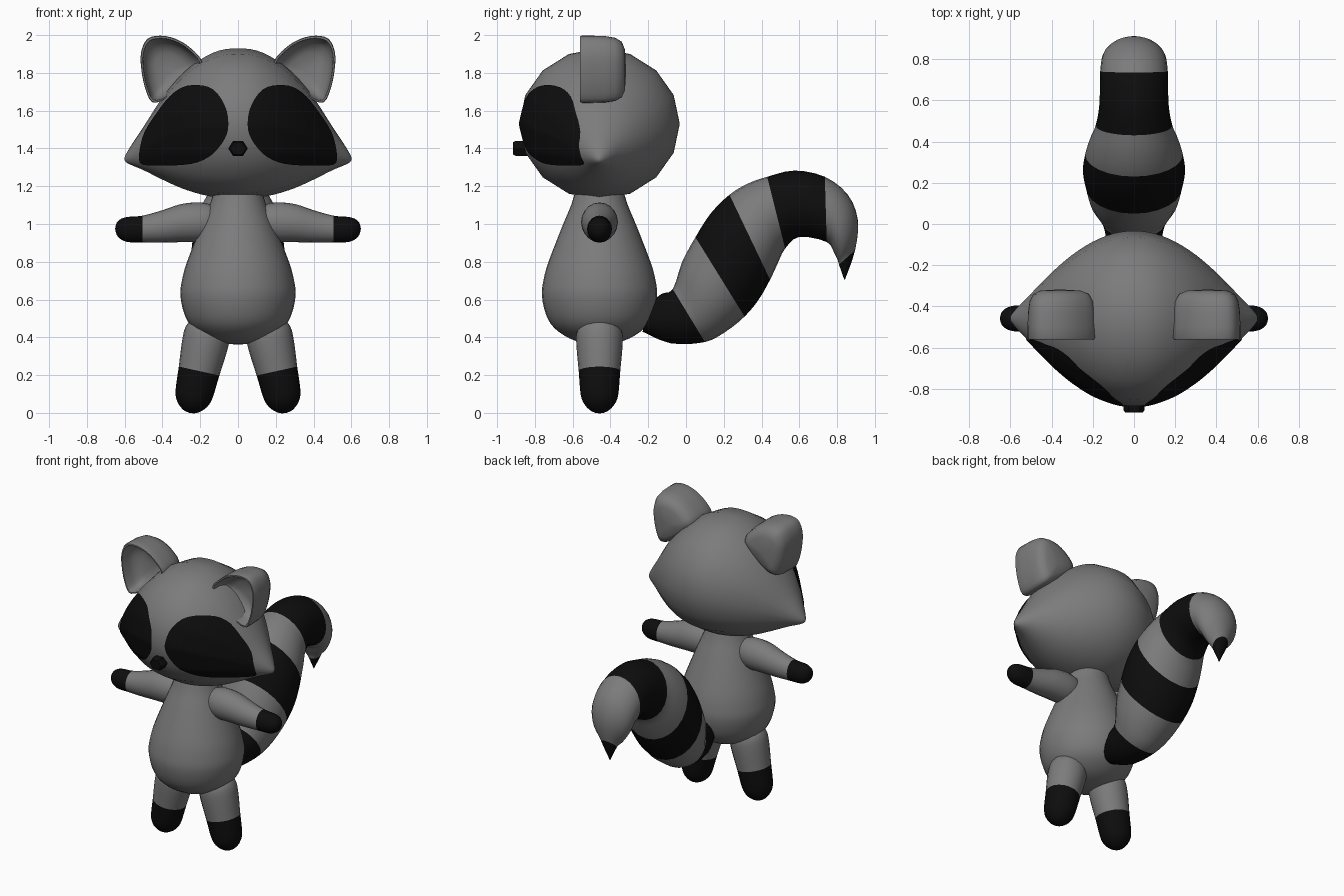
import bpy, bmesh, math
from mathutils import Vector
from mathutils.bvhtree import BVHTree

if "Cube" in bpy.data.objects:
    bpy.data.objects.remove(bpy.data.objects["Cube"])

YC = -0.458  # y of the body axis


def material(name, v):
    m = bpy.data.materials.new(name)
    m.diffuse_color = (v, v, v, 1)
    m.use_nodes = True
    m.node_tree.nodes["Principled BSDF"].inputs["Base Color"].default_value = m.diffuse_color
    return m


GREY = material("grey fur", 0.2)
BLACK = material("black fur", 0.004)


def spline(rows, k, closed=False):
    """Catmull-Rom subdivision of rows of numbers, k steps per segment."""
    n, out = len(rows), []
    for i in range(n if closed else n - 1):
        if closed:
            a, b, c, d = (rows[(i + j) % n] for j in (-1, 0, 1, 2))
        else:
            a, b, c, d = (rows[min(max(i + j, 0), n - 1)] for j in (-1, 0, 1, 2))
        for s in range(k):
            t = s / k
            out.append([q + 0.5 * t * (r - p + t * (2 * p - 5 * q + 4 * r - w
                        + t * (3 * (q - r) + w - p)))
                        for p, q, r, w in zip(a, b, c, d)])
    return out if closed else out + [list(rows[-1])]


def finish(bm, name, mirror=False, angle=50):
    bmesh.ops.recalc_face_normals(bm, faces=bm.faces)
    me = bpy.data.meshes.new(name)
    bm.to_mesh(me)
    bm.free()
    me.materials.append(GREY)
    me.materials.append(BLACK)
    me.shade_smooth()
    me.set_sharp_from_angle(angle=math.radians(angle))
    ob = bpy.data.objects.new(name, me)
    bpy.context.collection.objects.link(ob)
    if mirror:
        ob.modifiers.new("mirror", "MIRROR").use_mirror_merge = False
    return ob


def skin(rings, black=lambda i: False):
    """Bridge equal rings of points, cap both ends."""
    bm = bmesh.new()
    vs = [[bm.verts.new(p) for p in r] for r in rings]
    n = len(vs[0])
    for i in range(len(vs) - 1):
        for j in range(n):
            f = bm.faces.new((vs[i][j], vs[i][(j + 1) % n],
                              vs[i + 1][(j + 1) % n], vs[i + 1][j]))
            f.material_index = int(black(i))
    bm.faces.new(vs[0]).material_index = int(black(0))
    bm.faces.new(vs[-1]).material_index = int(black(len(vs) - 2))
    return bm


def ring(c, u, v, n):
    return [Vector(c) + Vector(u) * math.cos(2 * math.pi * j / n)
            + Vector(v) * math.sin(2 * math.pi * j / n) for j in range(n)]


# Head: elliptical sections along x (x, top, bottom, half depth)
half = [(0, 1.93, 1.13, .425), (.1, 1.918, 1.138, .412), (.2, 1.87, 1.158, .372),
        (.3, 1.79, 1.19, .308), (.4, 1.67, 1.235, .222), (.5, 1.515, 1.285, .12),
        (.56, 1.425, 1.31, .06), (.59, 1.375, 1.325, .025), (.6, 1.355, 1.338, .006)]
rows = [(-x, t, b, d) for x, t, b, d in half[:0:-1]] + half
bm = skin([ring((x, YC, (t + b) / 2), (0, d, 0), (0, 0, (t - b) / 2), 16)
           for x, t, b, d in spline(rows, 3)])
bmesh.ops.recalc_face_normals(bm, faces=bm.faces)
head_tree = BVHTree.FromBMesh(bm)
finish(bm, "head")

# Eye patches: thin plates draped over the front of the head
outline = spline([(.52, 1.34), (.515, 1.40), (.49, 1.485), (.43, 1.58), (.36, 1.67),
                  (.29, 1.72), (.21, 1.733), (.13, 1.71), (.07, 1.63), (.05, 1.53),
                  (.07, 1.45), (.13, 1.375), (.21, 1.33), (.3, 1.315), (.42, 1.312),
                  (.5, 1.318)], 3, True)
cx, cz = .28, 1.49


def drape(x, z):
    hit, normal, _, _ = head_tree.ray_cast(Vector((x, -2, z)), Vector((0, 1, 0)))
    if hit is None:
        hit, normal, _, _ = head_tree.find_nearest(Vector((x, YC - .1, z)))
    return hit + normal * .006


bm = skin([[drape(cx + (x - cx) * s, cz + (z - cz) * s) for x, z in outline]
           for s in [1 - i / 12 for i in range(12)]], lambda i: True)
bm.faces.ensure_lookup_table()
rim = max(bm.faces, key=lambda f: f.calc_area() if len(f.verts) > 4 else 0)
bmesh.ops.delete(bm, geom=[rim], context="FACES_ONLY")
finish(bm, "eye_patch", True, 80)

# Nose: short hexagonal stud
bm = skin([ring((0, y, 1.4), (r, 0, 0), (0, 0, r * .9), 6)
           for y, r in ((-.82, .05), (-.9, .052), (-.915, .042))], lambda i: True)
finish(bm, "nose", angle=30)

# Ears: cupped shells opening forward, outline in x-z scaled through depth levels
outline = spline([(.19, 1.86), (.255, 1.935), (.33, 1.98), (.41, 1.997), (.48, 1.98),
                  (.513, 1.91), (.512, 1.82), (.492, 1.72), (.455, 1.645),
                  (.39, 1.66), (.30, 1.72), (.22, 1.79)], 3, True)
levels = [(.1, -.43), (.5, -.435), (.75, -.46), (.87, -.5), (.91, -.55), (.93, -.56),
          (.98, -.56), (1, -.552), (1, -.5), (.99, -.43), (.94, -.375), (.83, -.34),
          (.6, -.323), (.1, -.318)]
cx, cz = .36, 1.81
bm = skin([[Vector((cx + (x - cx) * s, y, cz + (z - cz) * s)) for x, z in outline]
           for s, y in levels])
finish(bm, "ear", True, 60)

# Body: pear-shaped lathe (z, radius)
prof = [(.362, .01), (.37, .08), (.395, .16), (.45, .24), (.52, .283), (.62, .305),
        (.7, .297), (.8, .27), (1.0, .192), (1.1, .15), (1.2, .12)]
finish(skin([ring((0, YC, z), (r, 0, 0), (0, r, 0), 32) for z, r in spline(prof, 3)]),
       "body")

# Arms: tapered along x with black hands (x, centre z, radius)
prof = [(.08, 1.01, .05), (.13, 1.01, .088), (.2, 1.01, .104), (.3, 1.005, .101),
        (.4, .987, .086), (.505, .973, .071), (.58, .971, .067), (.62, .973, .054),
        (.642, .975, .032), (.65, .975, .003)]
finish(skin([ring((x, YC, z), (0, r * .93, 0), (0, 0, r), 20)
             for x, z, r in spline(prof, 3)], lambda i: i >= 15), "arm", True)

# Legs: tapered along a splayed axis with black feet (distance, radius)
d = Vector((.214, 0, -.977))
hip = Vector((.145, YC, .5))
prof = [(0, .05), (.02, .09), (.07, .12), (.15, .122), (.285, .11), (.41, .1),
        (.46, .083), (.49, .057), (.507, .03), (.512, .003)]
finish(skin([ring(hip + d * s, (0, r, 0), (.977 * r, 0, .214 * r), 20)
             for s, r in spline(prof, 3)], lambda i: i >= 12), "leg", True)

# Tail: round sections given by upper and lower edge (y, z, y, z), striped
prof = [(-.19, .58, -.23, .43), (-.13, .63, -.08, .368), (-.07, .655, .1, .375),
        (-.02, .8, .21, .43), (.05, .93, .31, .51), (.13, 1.055, .385, .60),
        (.23, 1.155, .445, .705), (.33, 1.215, .485, .79), (.43, 1.25, .525, .87),
        (.575, 1.283, .60, .932), (.735, 1.25, .745, .905), (.857, 1.155, .785, .845),
        (.91, 1.02, .803, .81), (.895, .86, .81, .785), (.842, .707, .838, .705)]
black_segments = {0, 1, 4, 5, 8, 9, 13}
rings = []
for y1, z1, y2, z2 in spline(prof, 3):
    a, b = Vector((0, y1, z1)), Vector((0, y2, z2))
    h = (a - b) / 2
    rings.append(ring((a + b) / 2, h, (h.length * .95, 0, 0), 24))
finish(skin(rings, lambda i: i // 3 in black_segments), "tail", angle=70)
